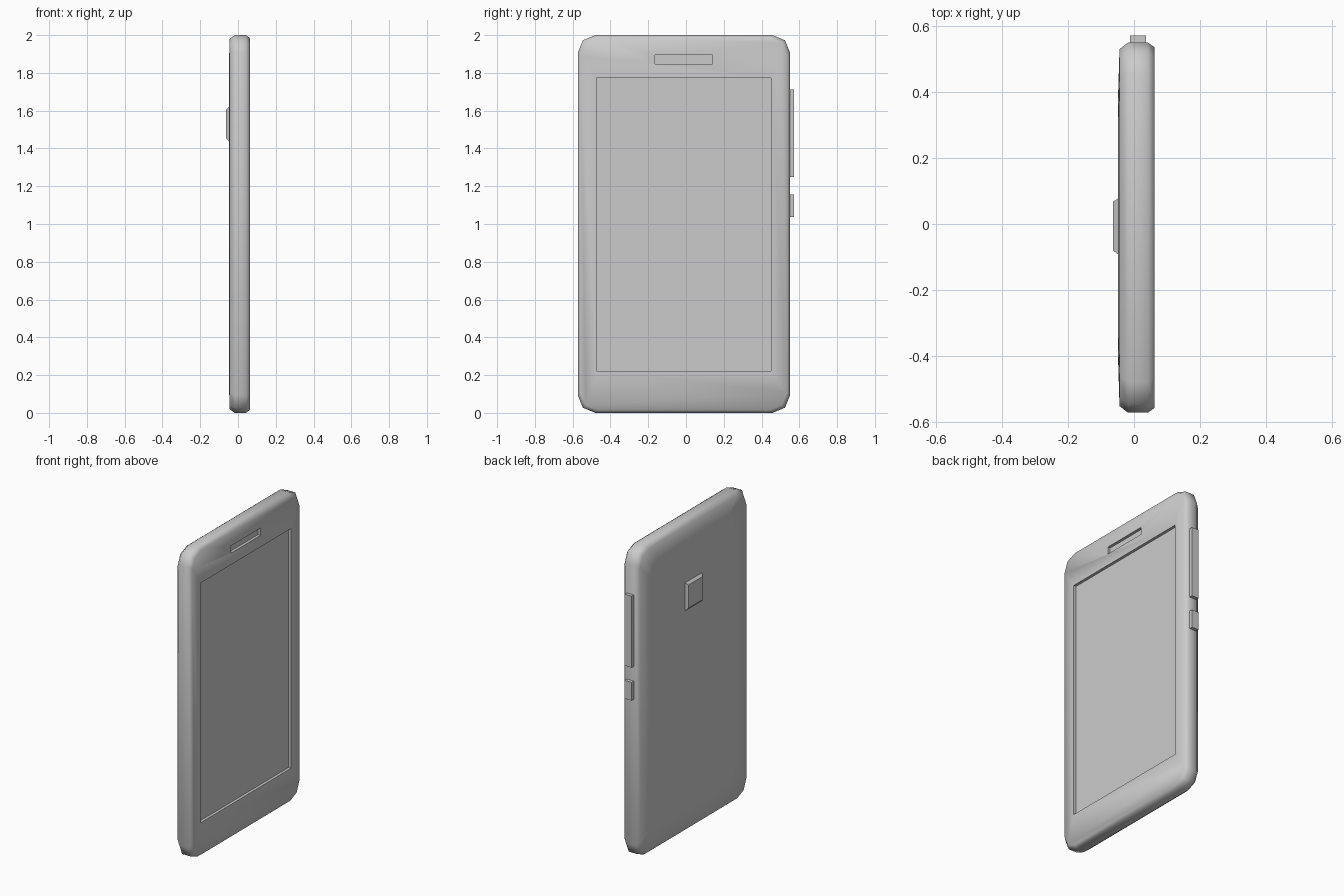
import bpy, bmesh, math

cube = bpy.data.objects.get("Cube")
if cube:
    bpy.data.objects.remove(cube, do_unlink=True)

GREY = (0.6, 0.6, 0.6, 1)
grey = bpy.data.materials.new("plain grey")
grey.use_nodes = True
grey.diffuse_color = GREY
grey.node_tree.nodes["Principled BSDF"].inputs["Base Color"].default_value = GREY

Y0, Y1, Z0, Z1 = -0.573, 0.551, 0.0, 2.0


def make(name, rings):
    """Skin a closed solid through matching rings of points."""
    bm = bmesh.new()
    loops = [[bm.verts.new(p) for p in ring] for ring in rings]
    for a, b in zip(loops, loops[1:]):
        for i in range(len(a)):
            j = (i + 1) % len(a)
            bm.faces.new((a[i], a[j], b[j], b[i]))
    bm.faces.new(loops[0][::-1])
    bm.faces.new(loops[-1])
    bmesh.ops.recalc_face_normals(bm, faces=bm.faces)
    mesh = bpy.data.meshes.new(name)
    bm.to_mesh(mesh)
    bm.free()
    mesh.materials.append(grey)
    obj = bpy.data.objects.new(name, mesh)
    bpy.context.collection.objects.link(obj)
    return obj


def rect(x, y0, y1, z0, z1):
    return [(x, y0, z0), (x, y1, z0), (x, y1, z1), (x, y0, z1)]


def box(name, x0, x1, *sides):
    return make(name, [rect(x0, *sides), rect(x1, *sides)])


def outline(x, inset, radius=0.093):
    """Rounded rectangle with two facets on each corner."""
    pts = []
    corners = [(Y1, Z1, -1, -1), (Y0, Z1, 1, -1), (Y0, Z0, 1, 1), (Y1, Z0, -1, 1)]
    for k, (y, z, sy, sz) in enumerate(corners):
        cy, cz = y + sy * (inset + radius), z + sz * (inset + radius)
        for step in range(3):
            a = math.pi / 2 * (k + step / 2)
            pts.append((x, cy + radius * math.cos(a), cz + radius * math.sin(a)))
    return pts


# Body: gently domed back, bevelled edges, flat front
body = make("body", [outline(-0.048, 0.15), outline(-0.044, 0.02),
                     outline(-0.018, 0), outline(0.042, 0), outline(0.063, 0.015)])

# Sunken screen and earpiece slot
for name, sides in (("screen_cutter", (-0.475, 0.45, 0.222, 1.772)),
                    ("earpiece_cutter", (-0.164, 0.14, 1.847, 1.894))):
    cutter = box(name, 0.045, 0.1, *sides)
    cutter.hide_render = True
    mod = body.modifiers.new(name, 'BOOLEAN')
    mod.operation, mod.object = 'DIFFERENCE', cutter
    bpy.context.view_layer.objects.active = body
    bpy.ops.object.modifier_apply(modifier=name)
    bpy.data.objects.remove(cutter, do_unlink=True)

bpy.ops.object.select_all(action='DESELECT')
body.select_set(True)
bpy.ops.object.shade_smooth_by_angle(angle=math.radians(47))

# Side buttons
box("volume_button", -0.012, 0.037, 0.53, 0.573, 1.25, 1.712)
box("power_button", -0.012, 0.037, 0.53, 0.573, 1.037, 1.155)

# Tapered camera bump on the back
make("camera_bump", [rect(-0.064, -0.08, 0.067, 1.455, 1.605),
                     rect(-0.045, -0.095, 0.08, 1.435, 1.622)])
